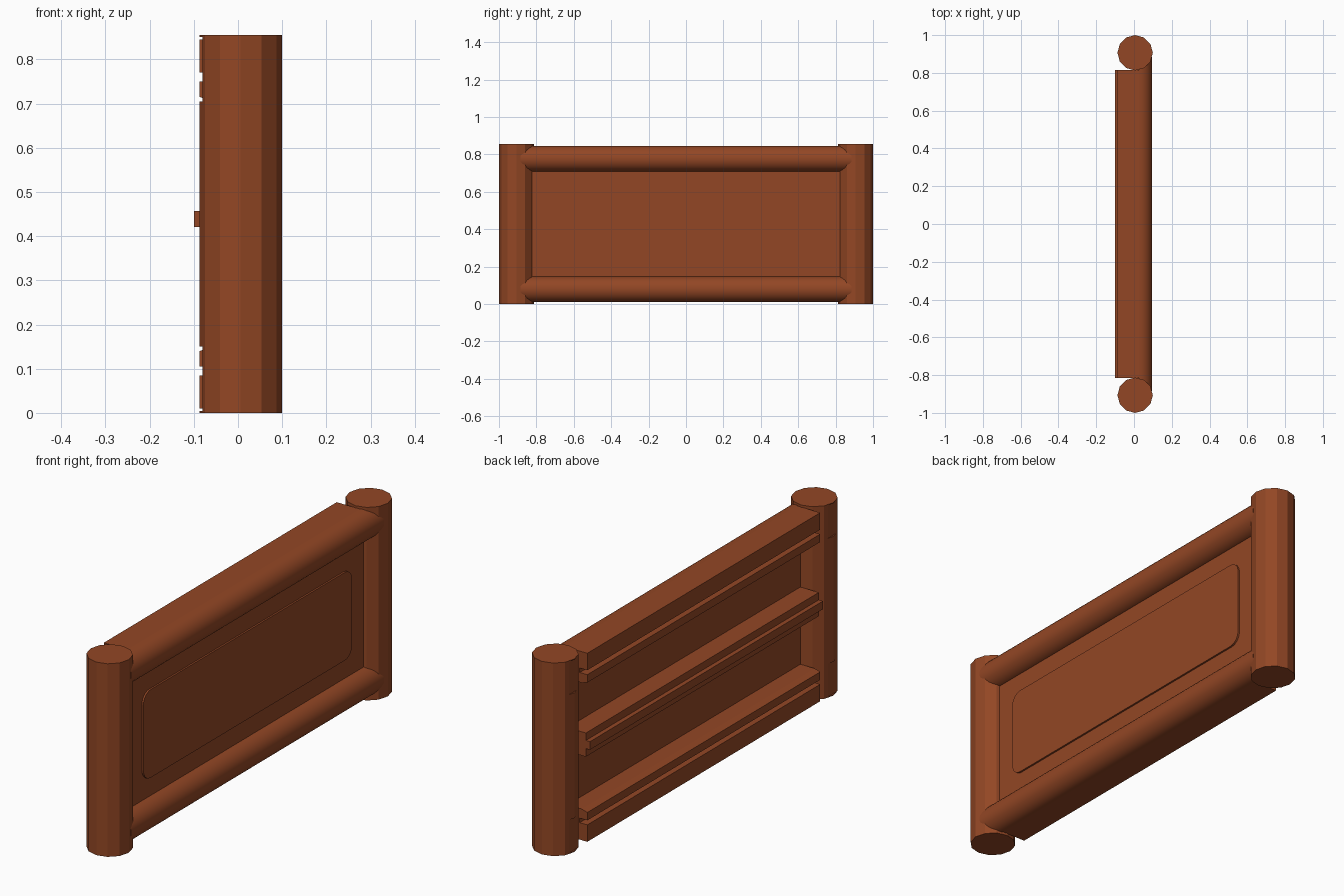
import bpy, bmesh, math

if "Cube" in bpy.data.objects:
    bpy.data.objects.remove(bpy.data.objects["Cube"])

H = 0.855            # post height
wood = bpy.data.materials.new("brown wood")
wood.diffuse_color = (0.29, 0.062, 0.018, 1)
wood.use_nodes = True
wood.node_tree.nodes["Principled BSDF"].inputs["Base Color"].default_value = wood.diffuse_color


def finish(name, bm, smooth=False):
    bmesh.ops.recalc_face_normals(bm, faces=bm.faces[:])
    me = bpy.data.meshes.new(name)
    bm.to_mesh(me)
    bm.free()
    ob = bpy.data.objects.new(name, me)
    bpy.context.collection.objects.link(ob)
    me.materials.append(wood)
    if smooth:
        bpy.ops.object.select_all(action='DESELECT')
        ob.select_set(True)
        bpy.context.view_layer.objects.active = ob
        bpy.ops.object.shade_smooth_by_angle(angle=math.radians(30))
    return ob


def extrude(name, pts, vec, smooth=False):
    """Extrude a closed outline of 3D points along vec."""
    bm = bmesh.new()
    f = bm.faces.new([bm.verts.new(p) for p in pts])
    r = bmesh.ops.extrude_face_region(bm, geom=[f])
    bmesh.ops.translate(bm, vec=vec,
                        verts=[v for v in r["geom"] if isinstance(v, bmesh.types.BMVert)])
    if len(bm.faces) == len(pts) + 1:      # keep the start cap closed
        bm.faces.new([v for v in bm.verts][:len(pts)])
    return finish(name, bm, smooth)


def along_y(name, xz, half, smooth=False):
    return extrude(name, [(x, -half, z) for x, z in xz], (0, 2 * half, 0), smooth)


def box(name, lo, hi):
    x0, y0, z0 = lo
    x1, y1, z1 = hi
    return extrude(name, [(x0, y0, z0), (x1, y0, z0), (x1, y1, z0), (x0, y1, z0)],
                   (0, 0, z1 - z0))


# twelve-sided posts with shallow notches on the back at rail height
R, CX, CY = 0.0935, 0.006, 0.9065
for side, s in (("left", -1), ("right", 1)):
    ring = [(CX + R * math.cos(math.tau * i / 12),
             s * CY + R * math.sin(math.tau * i / 12), 0) for i in range(12)]
    post = extrude(side + "_post", ring, (0, 0, H))
    for z0, z1 in ((0.004, 0.15), (0.705, 0.851)):
        cut = box("notch_cutter", (-0.2, s * CY - 0.06, z0), (-0.08, s * CY + 0.06, z1))
        cut.hide_render = True
        m = post.modifiers.new("notch", 'BOOLEAN')
        m.operation = 'DIFFERENCE'
        m.solver = 'EXACT'
        m.object = cut
        bpy.context.view_layer.objects.active = post
        bpy.ops.object.modifier_apply(modifier=m.name)
        bpy.data.objects.remove(cut)

# rails: half-round nose running into the posts, grooved body ending between them
NX, NR, BACK = 0.027, 0.069, -0.087
for name, flip in (("bottom", False), ("top", True)):
    def fz(z):
        return H - z if flip else z
    zc = 0.079
    arc = [(NX + NR * math.cos(a), fz(zc + NR * math.sin(a)))
           for a in (math.pi * (i / 16 - 0.5) for i in range(17))]
    along_y(name + "_rail_nose", arc, 0.885, True)
    body = [(NX, zc - NR), (NX, zc + NR), (-0.06, zc + NR), (BACK, 0.14), (BACK, 0.105),
            (-0.05, 0.105), (-0.05, 0.085), (BACK, 0.085), (BACK, zc - NR)]
    along_y(name + "_rail_body", [(x, fz(z)) for x, z in body], 0.815)

# main panel
box("panel", (0.01, -0.84, 0.1), (0.04, 0.84, 0.755))

# raised rounded plate on the panel face
W, Z0, Z1, C = 0.73, 0.232, 0.622, 0.05
plate = []
for i, (cy, cz) in enumerate(((W - C, Z1 - C), (C - W, Z1 - C), (C - W, Z0 + C), (W - C, Z0 + C))):
    for k in range(7):
        a = math.pi / 2 * (i + k / 6)
        plate.append((0.035, cy + C * math.cos(a), cz + C * math.sin(a)))
extrude("raised_plate", plate, (0.013, 0, 0))

# back crossbar with projecting rib
bar = [(0.02, 0.385), (0.02, 0.49), (-0.08, 0.49), (-0.08, 0.457), (-0.1, 0.457),
       (-0.1, 0.421), (-0.08, 0.421), (-0.08, 0.385)]
along_y("back_crossbar", bar, 0.815)
